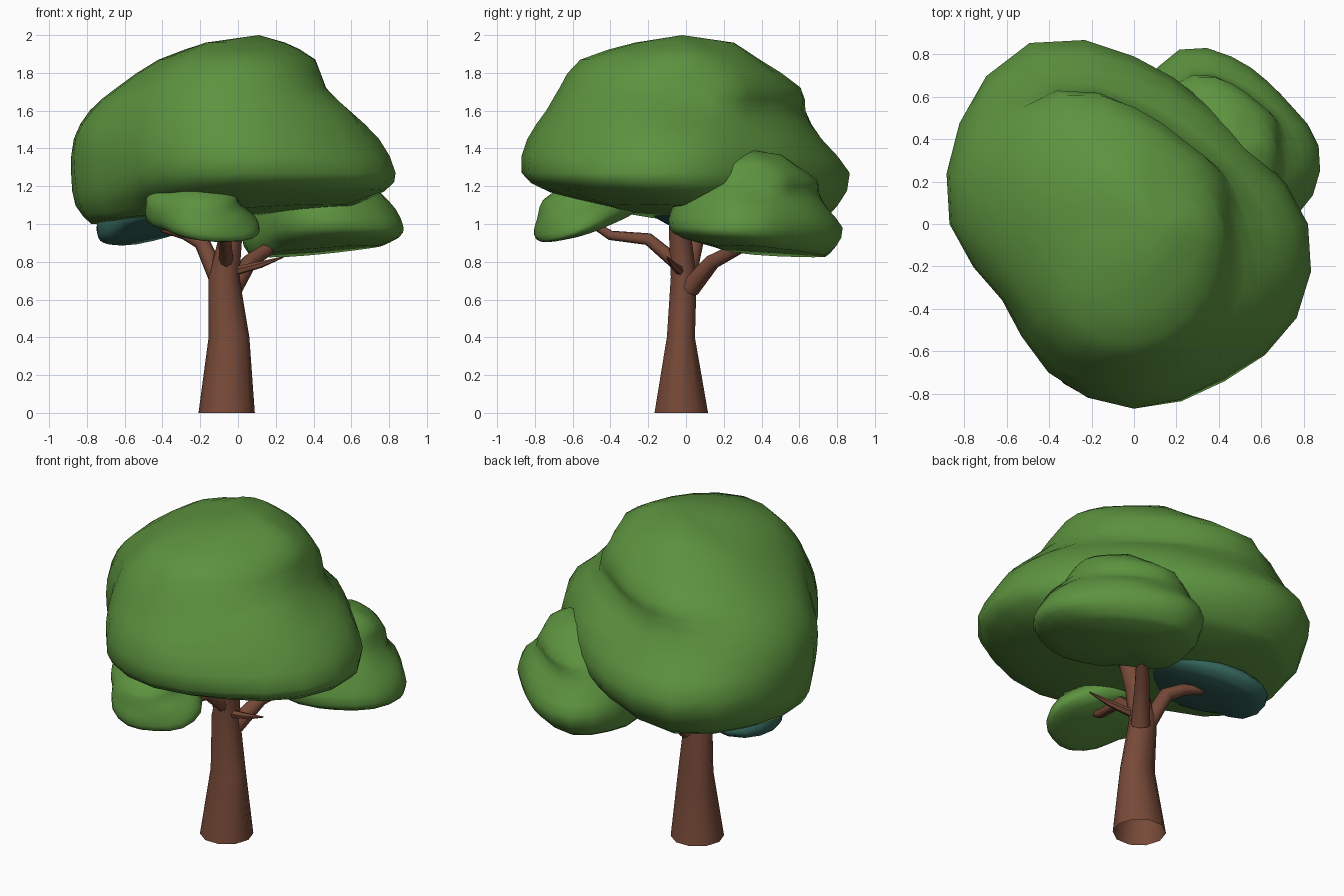
import bpy, bmesh, math
from mathutils import Vector

if "Cube" in bpy.data.objects:
    bpy.data.objects.remove(bpy.data.objects["Cube"])


def material(name, rgb):
    m = bpy.data.materials.new(name)
    m.diffuse_color = (*rgb, 1)
    m.use_nodes = True
    m.node_tree.nodes["Principled BSDF"].inputs["Base Color"].default_value = m.diffuse_color
    return m


GREEN = material("leaf green", (0.107, 0.290, 0.049))
TEAL = material("shaded teal leaf", (0.034, 0.130, 0.105))
BARK = material("brown bark", (0.185, 0.068, 0.040))

# Foliage shape: height, then radius every 30 degrees from +x towards +y
LEVELS = [
    (1.06, .60, .50, .50, .60, .80, .80, .78, .55, .40, .35, .45, .55),
    (1.14, .77, .62, .61, .73, .92, .92, .84, .67, .70, .72, .75, .82),
    (1.27, .82, .67, .665, .79, .985, .95, .865, .715, .805, .87, .855, .885),
    (1.45, .74, .61, .61, .67, .82, .91, .86, .71, .79, .84, .79, .79),
    (1.60, .54, .49, .45, .54, .73, .83, .77, .67, .73, .74, .70, .68),
    (1.72, .45, .47, .46, .55, .70, .70, .63, .60, .67, .67, .62, .53),
    (1.87, .41, .36, .35, .38, .43, .46, .41, .42, .53, .56, .50, .43),
    (1.96, .25, .19, .19, .25, .26, .20, .16, .20, .25, .27, .25, .24),
]
MID = 1.27


def mid(a, b, c, d):
    """Cubic midpoint between b and c."""
    return (9 * (b + c) - a - d) / 16


def finer_levels():
    """Insert an interpolated level between each pair of given levels."""
    out, last = [], len(LEVELS) - 1
    for i, row in enumerate(LEVELS):
        out.append(row)
        if i < last:
            four = [LEVELS[min(max(i + k, 0), last)] for k in (-1, 0, 1, 2)]
            out.append(tuple(mid(*v) for v in zip(*four)))
    return out


def loft(name, rings, bottom, top, mats):
    """Skin a stack of closed rings, closed by fans to the end points given."""
    bm = bmesh.new()
    rows = [[bm.verts.new(p) for p in r] for r in rings]
    n = len(rows[0])
    lo = bm.verts.new(bottom) if bottom is not None else None
    hi = bm.verts.new(top)
    for i in range(n):
        j = (i + 1) % n
        for a, b in zip(rows, rows[1:]):
            bm.faces.new((a[i], a[j], b[j], b[i]))
        if lo:
            bm.faces.new((lo, rows[0][j], rows[0][i]))
        bm.faces.new((hi, rows[-1][i], rows[-1][j]))
    me = bpy.data.meshes.new(name)
    bm.to_mesh(me)
    bm.free()
    for m in mats:
        me.materials.append(m)
    ob = bpy.data.objects.new(name, me)
    bpy.context.collection.objects.link(ob)
    return ob


def smooth(ob, angle):
    bpy.ops.object.select_all(action='DESELECT')
    ob.select_set(True)
    bpy.context.view_layer.objects.active = ob
    bpy.ops.object.shade_smooth_by_angle(angle=math.radians(angle))


def foliage(name, loc, scale, rot=(0, 0, 0), mat=GREEN):
    rings = []
    for z, *r in finer_levels():
        ring = []
        sag = min(max((MID - z) / .2, 0), 1) * .06   # underside hangs at back left
        for k in range(24):
            i = k // 2
            rad = r[i]
            if k % 2:
                rad = mid(r[i - 1], r[i], r[(i + 1) % 12], r[(i + 2) % 12])
            a = k * math.pi / 12
            x, y = rad * math.cos(a), rad * math.sin(a)
            ring.append((x, y, z - MID + sag * (x - y)))
        rings.append(ring)
    ob = loft(name, rings, (-0.1, 0.1, 1.04 - MID), (0.11, -.02, 2 - MID), (mat,))
    ob.location, ob.scale = loc, scale
    ob.rotation_euler = [math.radians(v) for v in rot]
    smooth(ob, 100)
    return ob


def limb(name, path, radii, sides=8, open_base=False):
    pts = [Vector(p) for p in path]
    rings = []
    for i, (p, r) in enumerate(zip(pts, radii)):
        d = pts[min(i + 1, len(pts) - 1)] - pts[max(i - 1, 0)]
        if i == 0 and p.z == 0:
            d = Vector((0, 0, 1))   # flat foot on the ground
        q = Vector((0, 0, 1)).rotation_difference(d)
        rx, ry = r if isinstance(r, tuple) else (r, r)
        rings.append([p + q @ Vector((rx * math.cos(t), ry * math.sin(t), 0))
                      for t in (k * math.tau / sides for k in range(sides))])
    ob = loft(name, rings, None if open_base else pts[0], pts[-1], (BARK,))
    smooth(ob, 50)
    return ob


# Leaf masses
foliage("main_canopy", (0, 0, MID), (1, 1, 1))
foliage("back_right_clump", (.46, .37, .98), (.5, .53, .56))
foliage("front_clump", (-.18, -.52, 1.03), (.36, .34, .29), (22, 8, 0))
foliage("left_clump", (-.39, .12, 1.02), (.41, .36, .25), (-8, -9, 0), TEAL)

# Trunk and branches
limb("trunk", [(-.060, -.025, 0), (-.048, -.027, .4), (-.075, -.012, .72),
               (-.04, -.03, .92), (.02, -.04, 1.12)],
     [(.149, .149), (.108, .078), (.082, .072), .062, .055], 10, True)
limb("back_right_branch", [(-.03, .02, .66), (.06, .14, .80), (.30, .44, .96)],
     [.055, .042, .03])
limb("front_branch", [(-.06, -.02, .77), (-.07, -.2, .92), (-.09, -.4, .94),
                      (-.15, -.54, 1.03)], [.04, .033, .026, .018])
limb("left_branch", [(-.10, 0, .70), (-.19, .05, .90), (-.28, .09, .95),
                     (-.40, .12, .98)], [.05, .042, .034, .025])
limb("twig", [(-.02, -.03, .75), (.12, -.07, .785), (.24, -.1, .825)],
     [.025, .018, .004], 6)
